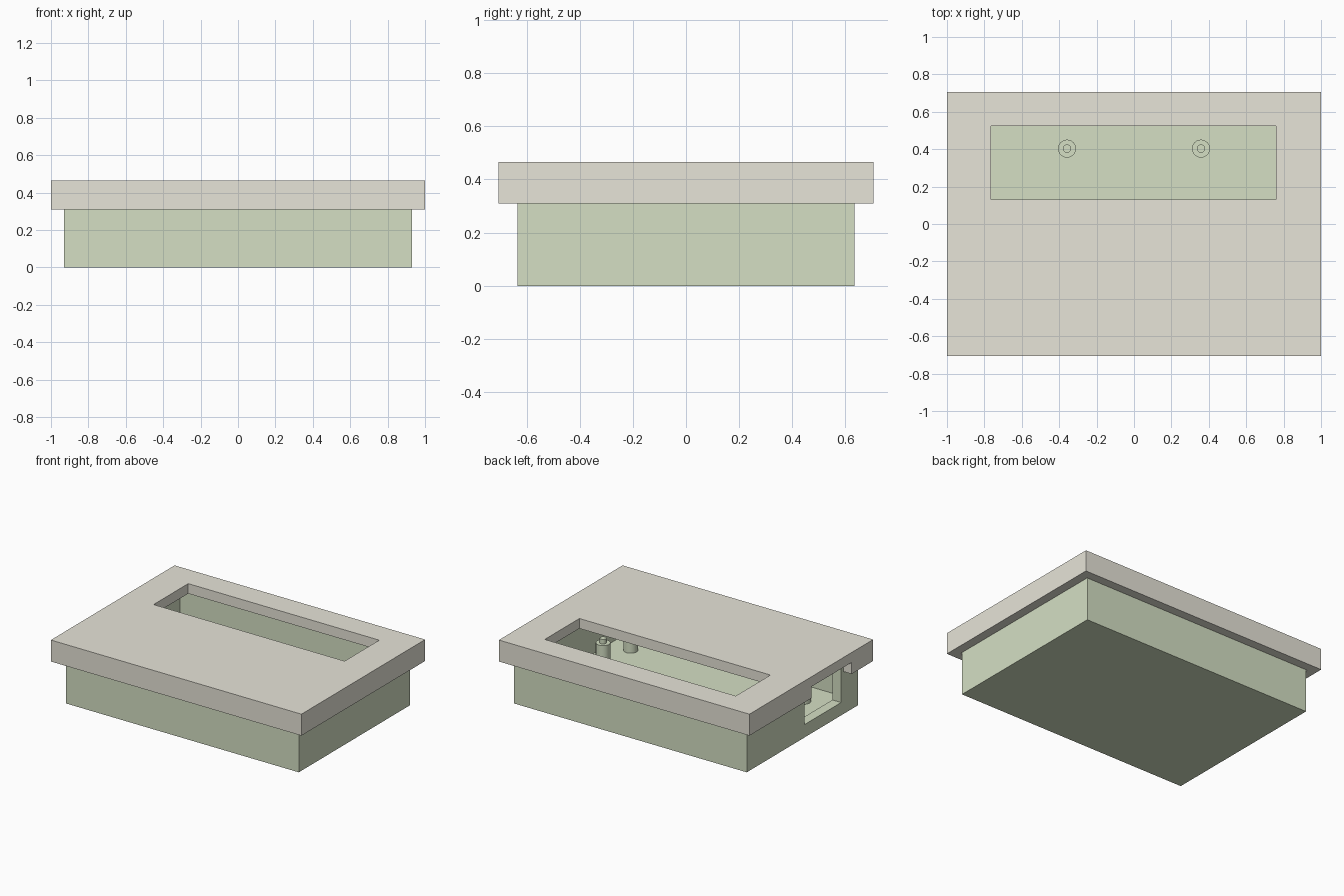
import bpy

if "Cube" in bpy.data.objects:
    bpy.data.objects.remove(bpy.data.objects["Cube"])


def material(name, rgb):
    m = bpy.data.materials.new(name)
    m.diffuse_color = (*rgb, 1)
    m.use_nodes = True
    m.node_tree.nodes["Principled BSDF"].inputs["Base Color"].default_value = m.diffuse_color
    return m


def box(name, x, y, z, mat=None):
    """Box from (min, max) ranges on each axis."""
    bpy.ops.mesh.primitive_cube_add(size=1, location=[(r[0] + r[1]) / 2 for r in (x, y, z)])
    ob = bpy.context.object
    ob.name = name
    ob.scale = [r[1] - r[0] for r in (x, y, z)]
    bpy.ops.object.transform_apply(location=False, rotation=False, scale=True)
    if mat:
        ob.data.materials.append(mat)
    return ob


def cut(target, x, y, z):
    """Cut a box-shaped hole out of the target."""
    cutter = box("cutter", x, y, z)
    cutter.hide_render = True
    mod = target.modifiers.new("cut", "BOOLEAN")
    mod.operation = "DIFFERENCE"
    mod.solver = "EXACT"
    mod.object = cutter
    bpy.context.view_layer.objects.active = target
    bpy.ops.object.modifier_apply(modifier=mod.name)
    bpy.data.objects.remove(cutter)


def cylinder(name, x, y, r, z0, z1, mat):
    bpy.ops.mesh.primitive_cylinder_add(vertices=32, radius=r, depth=z1 - z0,
                                        location=(x, y, (z0 + z1) / 2))
    ob = bpy.context.object
    ob.name = name
    ob.data.materials.append(mat)
    bpy.ops.object.shade_smooth_by_angle()


green = material("case_green", (0.66, 0.74, 0.55))
beige = material("lid_beige", (0.80, 0.78, 0.69))

FLOOR, RIM, LID_BOTTOM, LID_TOP = 0.07, 0.39, 0.31, 0.465

# Open tray with a connector opening in the left wall
tray = box("tray", (-0.93, 0.93), (-0.635, 0.635), (0, RIM), green)
cut(tray, (-0.86, 0.86), (-0.565, 0.565), (FLOOR, 0.6))
cut(tray, (-1.1, -0.8), (-0.44, -0.02), (0.093, 0.6))

# Standoffs with locating pins, in left and right pairs
for x, y in ((0.358, 0.403), (0.69, -0.04), (0.69, -0.355)):
    for s in (-1, 1):
        cylinder("standoff", s * x, y, 0.048, FLOOR - 0.01, 0.245, green)
        cylinder("standoff_pin", s * x, y, 0.022, 0.24, 0.278, green)

# Lid with overlapping skirt, display window and a skirt gap over the opening
lid = box("lid", (-1, 1), (-0.705, 0.705), (LID_BOTTOM, LID_TOP), beige)
cut(lid, (-0.935, 0.935), (-0.64, 0.64), (0.2, 0.393))
cut(lid, (-0.765, 0.76), (0.13, 0.525), (0.2, 0.6))
cut(lid, (-1.1, -0.9), (-0.46, 0.0), (0.2, 0.393))
